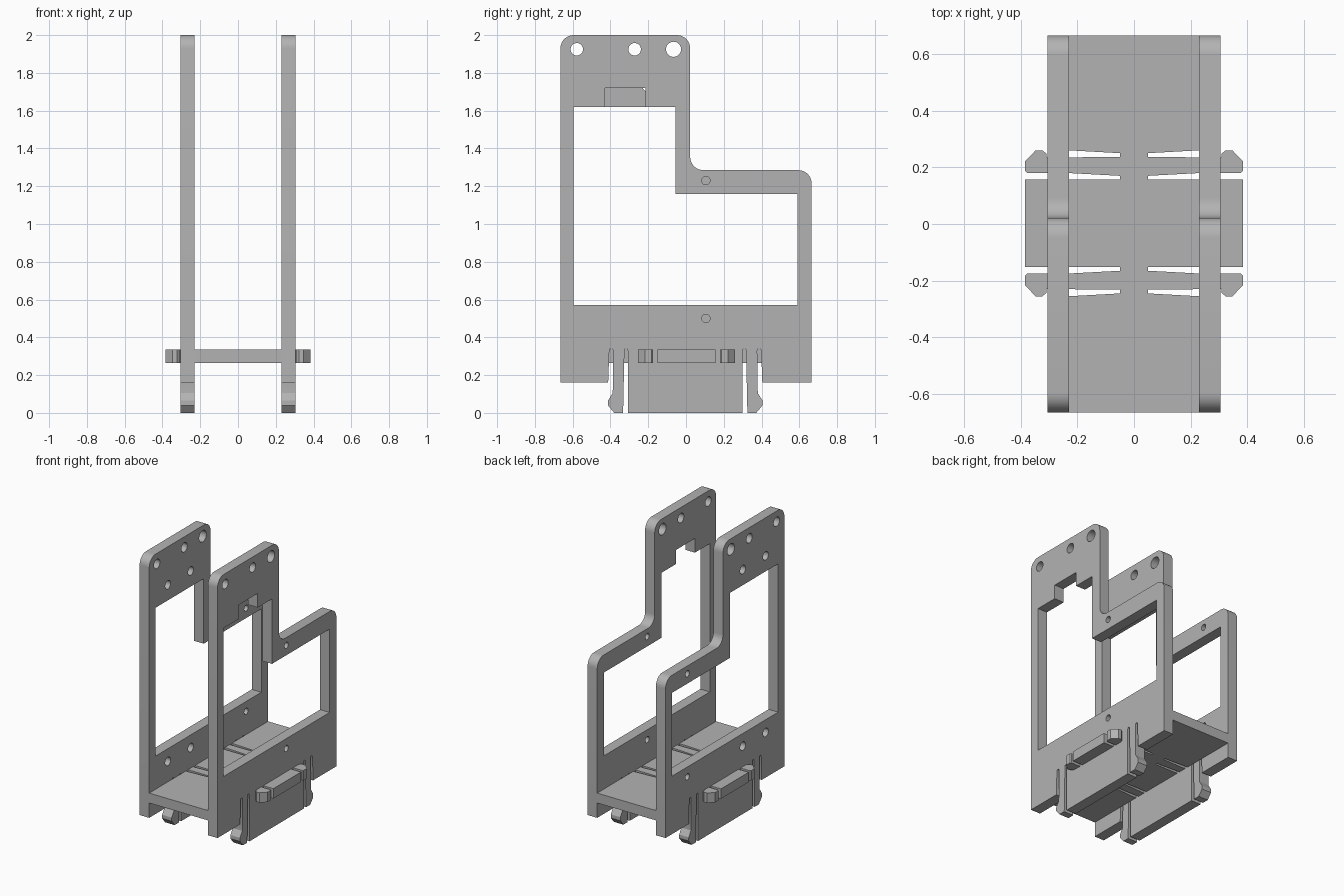
import bpy, bmesh, math
from mathutils import Matrix, Vector

cube = bpy.data.objects.get("Cube")
if cube:
    bpy.data.objects.remove(cube, do_unlink=True)

grey = bpy.data.materials.new("plain_grey")
grey.use_nodes = True
colour = (0.45, 0.45, 0.45, 1)
grey.diffuse_color = colour
grey.node_tree.nodes["Principled BSDF"].inputs["Base Color"].default_value = colour


def circle(y, z, r, n=32):
    return [(y + r * math.cos(math.tau * i / n), z + r * math.sin(math.tau * i / n))
            for i in range(n)]


def rounded(points, steps=8):
    """Replace square corners given as (u, v, radius) with arcs."""
    out = []
    for i, p in enumerate(points):
        if len(p) == 2:
            out.append(p)
            continue
        here = Vector(p[:2])
        a = (Vector(points[i - 1][:2]) - here).normalized() * p[2]
        b = (Vector(points[(i + 1) % len(points)][:2]) - here).normalized() * p[2]
        for s in range(steps + 1):
            t = s / steps * math.pi / 2
            out.append(tuple(here + a * (1 - math.sin(t)) + b * (1 - math.cos(t))))
    return out


def sheet(name, loops, thickness, matrix):
    """Flat part cut from an outline with holes, given a thickness."""
    curve = bpy.data.curves.new(name, 'CURVE')
    curve.dimensions = '2D'
    curve.fill_mode = 'BOTH'
    curve.extrude = thickness / 2
    for loop in loops:
        spline = curve.splines.new('POLY')
        spline.points.add(len(loop) - 1)
        for point, (u, v) in zip(spline.points, loop):
            point.co = (u, v, 0, 1)
        spline.use_cyclic_u = True
    obj = bpy.data.objects.new(name, curve)
    bpy.context.collection.objects.link(obj)
    bpy.ops.object.select_all(action='DESELECT')
    obj.select_set(True)
    bpy.context.view_layer.objects.active = obj
    bpy.ops.object.convert(target='MESH')
    obj = bpy.context.view_layer.objects.active
    obj.name = name
    mesh = obj.data
    mesh.transform(matrix)
    bm = bmesh.new()
    bm.from_mesh(mesh)
    bmesh.ops.remove_doubles(bm, verts=bm.verts, dist=0.0003)
    bmesh.ops.recalc_face_normals(bm, faces=bm.faces)
    bm.to_mesh(mesh)
    bm.free()
    mesh.materials.clear()
    mesh.materials.append(grey)
    bpy.ops.object.shade_smooth_by_angle(angle=math.radians(30))
    return obj


# Snap leg and slots along the lower edge of a side panel
leg = [(-0.412, 0.16), (-0.406, 0.33), (-0.402, 0.34), (-0.39, 0.34), (-0.385, 0.33),
       (-0.388, 0.105), (-0.413, 0.065), (-0.413, 0.04), (-0.38, 0), (-0.333, 0),
       (-0.326, 0.33), (-0.323, 0.34), (-0.312, 0.34), (-0.308, 0.33), (-0.308, 0)]
leg_mirrored = [(-0.008 - y, z) for y, z in reversed(leg)]

# Stepped panel outline and window
R = 0.07
outline = rounded([(-0.665, 0.16)] + leg + leg_mirrored +
                  [(0.665, 0.16), (0.665, 1.285, R), (0.022, 1.285, R),
                   (0.022, 2, R), (-0.665, 2, R)])
window = [(-0.595, 0.57), (0.59, 0.57), (0.59, 1.16), (-0.055, 1.16), (-0.055, 1.62)]
notch = [(-0.215, 1.62), (-0.215, 1.72), (-0.428, 1.72), (-0.428, 1.62)]
corner = [(-0.595, 1.62)]
top_holes = [circle(-0.578, 1.925, 0.033), circle(-0.272, 1.925, 0.033),
             circle(-0.066, 1.925, 0.04)]


def small_holes(y):
    return [circle(y, z, 0.022) for z in (0.5, 1.23)]


mount_holes = [circle(y, z, 0.03) for y in (-0.456, -0.2) for z in (0.48, 1.73)]


def upright(x):
    """Carry the drawing plane to the y-z plane at x."""
    return Matrix(((0, 0, 1, x), (1, 0, 0, 0), (0, 1, 0, 0), (0, 0, 0, 1)))


PANEL_X, PANEL_T = 0.2675, 0.075
sheet("left_panel", [outline, window + notch + corner] + top_holes + small_holes(0.105),
      PANEL_T, upright(PANEL_X))
sheet("right_panel", [outline, window + corner] + top_holes + small_holes(0.42) + mount_holes,
      PANEL_T, upright(-PANEL_X))

# Floor plate with snap hooks and tabs passing through the panels
hook = [(0.23, 0.26), (0.05, 0.25), (0.05, 0.237), (0.23, 0.235), (0.308, 0.235),
        (0.308, 0.247), (0.323, 0.26), (0.347, 0.26), (0.384, 0.222), (0.384, 0.187),
        (0.377, 0.18), (0.235, 0.18), (0.05, 0.17), (0.05, 0.157), (0.384, 0.157)]
side = ([(0.23, 0.665)] + hook + [(x, 0.005 - y) for x, y in reversed(hook)] +
        [(0.23, -0.665)])
other_side = [(-x, y) for x, y in reversed(side)]
sheet("floor_plate", [side + other_side], 0.07, Matrix.Translation((0, 0, 0.3)))
